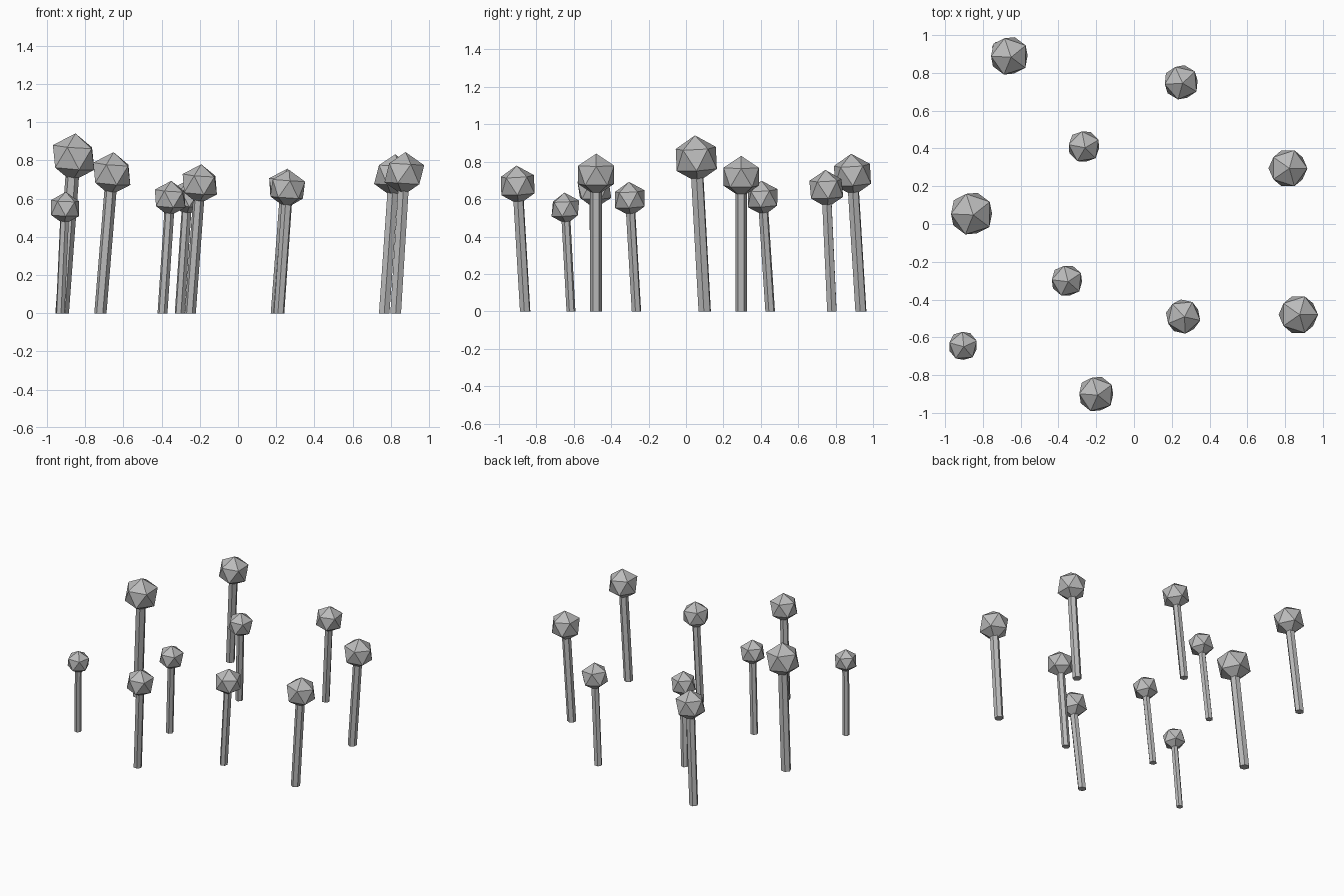
import bpy
import bmesh
import math
from mathutils import Matrix, Vector

cube = bpy.data.objects.get("Cube")
if cube:
    bpy.data.objects.remove(cube, do_unlink=True)

# One plain grey for everything
grey = bpy.data.materials.new("plain_grey")
grey.use_nodes = True
grey.diffuse_color = (0.5, 0.5, 0.5, 1)
grey.node_tree.nodes["Principled BSDF"].inputs["Base Color"].default_value = (0.5, 0.5, 0.5, 1)


def finish(name, bm):
    mesh = bpy.data.meshes.new(name)
    bm.to_mesh(mesh)
    bm.free()
    mesh.materials.append(grey)
    bpy.context.collection.objects.link(bpy.data.objects.new(name, mesh))


def stem(name, foot, head, radius, yaw):
    """Leaning six-sided post with level ends."""
    bm = bmesh.new()
    bmesh.ops.create_cone(bm, cap_ends=True, segments=6, radius1=radius,
                          radius2=radius, depth=1,
                          matrix=Matrix.Translation((0, 0, 0.5)) @ Matrix.Rotation(yaw, 4, "Z"))
    axis = head - foot
    for v in bm.verts:
        v.co = Vector((v.co.x, v.co.y, 0)) + foot + axis * v.co.z
    finish(name, bm)


def crown(name, foot, head, radius, yaw):
    """Faceted ball of twenty triangles, tipped along the stem."""
    bm = bmesh.new()
    tip = Vector((0, 0, 1)).rotation_difference(head - foot).to_matrix().to_4x4()
    bmesh.ops.create_icosphere(bm, subdivisions=1, radius=radius,
                               matrix=Matrix.Translation(head) @ tip @ Matrix.Rotation(yaw, 4, "Z"))
    finish(name, bm)


# Foot x, foot y, crown x, crown y, crown height
trees = [
    (-0.72, 0.935, -0.66, 0.89, 0.73),
    (0.20, 0.78, 0.25, 0.75, 0.655),
    (-0.305, 0.45, -0.265, 0.41, 0.605),
    (0.765, 0.295, 0.815, 0.295, 0.72),
    (-0.92, 0.10, -0.86, 0.055, 0.815),
    (-0.395, -0.265, -0.355, -0.30, 0.60),
    (-0.93, -0.615, -0.905, -0.645, 0.55),
    (0.215, -0.48, 0.26, -0.49, 0.65),
    (0.825, -0.48, 0.87, -0.48, 0.73),
    (-0.25, -0.86, -0.20, -0.90, 0.675),
]
for i, (fx, fy, cx, cy, cz) in enumerate(trees, 1):
    foot, head = Vector((fx, fy, 0)), Vector((cx, cy, cz))
    lean = math.atan2(cy - fy, cx - fx)
    stem(f"stem_{i}", foot, head, cz * 0.044, lean)
    crown(f"crown_{i}", foot, head, cz * 0.155, lean)
